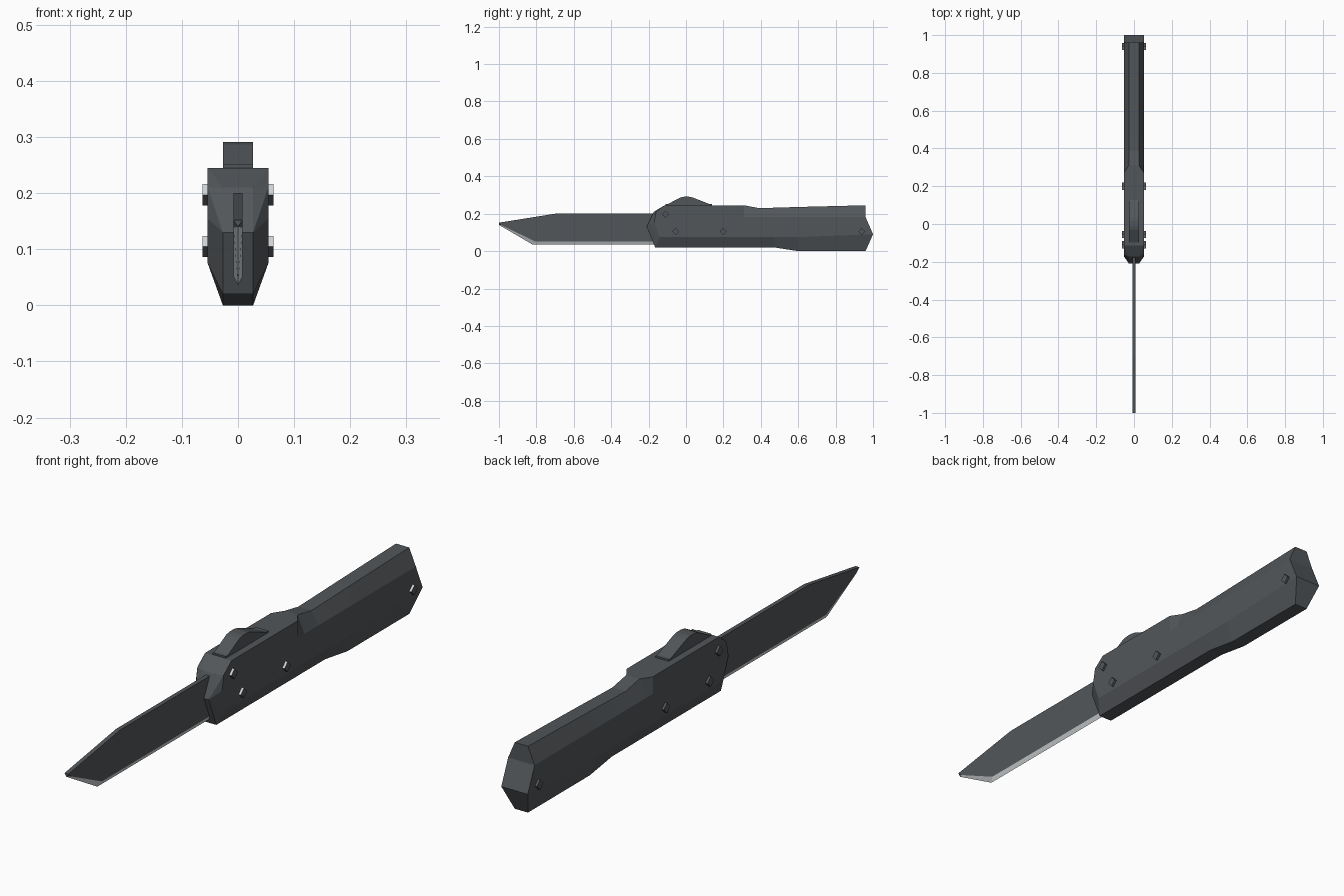
import bpy, bmesh, math
from mathutils import Matrix

cube = bpy.data.objects.get("Cube")
if cube:
    bpy.data.objects.remove(cube, do_unlink=True)


def material(name, color):
    m = bpy.data.materials.new(name)
    m.use_nodes = True
    m.diffuse_color = (*color, 1)
    bsdf = next(n for n in m.node_tree.nodes if n.type == 'BSDF_PRINCIPLED')
    bsdf.inputs["Base Color"].default_value = (*color, 1)
    return m


GREY = material("dark_grey", (0.085, 0.094, 0.102))
SILVER = material("silver", (0.66, 0.69, 0.70))


def finish(name, bm):
    bmesh.ops.recalc_face_normals(bm, faces=bm.faces)
    mesh = bpy.data.meshes.new(name)
    bm.to_mesh(mesh)
    bm.free()
    mesh.materials.append(GREY)
    mesh.materials.append(SILVER)
    ob = bpy.data.objects.new(name, mesh)
    bpy.context.collection.objects.link(ob)
    return ob


def prism(name, profile, half_width):
    """Extrude a (y, z) profile symmetrically across x."""
    bm = bmesh.new()
    rings = [[bm.verts.new((s * half_width, y, z)) for y, z in profile] for s in (-1, 1)]
    n = len(profile)
    for r in rings:
        bm.faces.new(r)
    for i in range(n):
        j = (i + 1) % n
        bm.faces.new((rings[0][i], rings[0][j], rings[1][j], rings[1][i]))
    return finish(name, bm)


W, N = 0.054, 0.027    # wide and narrow half widths of the handle
JOIN = 0.27            # where the front block meets the grip

# Front block of the handle: faceted nose, mirrored hull
bm = bmesh.new()
half = [(N, -0.165, 0.02), (N, -0.21, 0.13), (N, -0.172, 0.21),
        (W, -0.14, 0.075), (W, -0.17, 0.155), (W, -0.16, 0.21), (W, -0.115, 0.245),
        (N, JOIN, 0.02), (W, JOIN, 0.075), (W, JOIN, 0.245)]
for x, y, z in half:
    for s in (-1, 1):
        bm.verts.new((s * x, y, z))
bmesh.ops.convex_hull(bm, input=bm.verts)
bmesh.ops.dissolve_limit(bm, angle_limit=0.02, verts=bm.verts, edges=bm.edges)
finish("handle_front", bm)

# Grip: loft of eight-sided sections (y, bottom z, top half width, top z)
sections = [(JOIN, 0.02, W, 0.245), (0.31, 0.02, N, 0.245), (0.39, 0.02, N, 0.23),
            (0.47, 0.02, N, 0.232), (0.6, 0.0, N, 0.236), (0.96, 0.0, N, 0.245)]
bm = bmesh.new()
rings = []
for y, zb, xt, zt in sections:
    end = y == sections[-1][0]
    right = [(N, y, zb), (W, 1.0 if end else y, 0.09 if end else 0.075),
             (W, y, 0.182), (xt, y, zt)]
    left = [(-x, yy, z) for x, yy, z in reversed(right)]
    rings.append([bm.verts.new(p) for p in right + left])
for a, b in zip(rings, rings[1:]):
    for i in range(8):
        j = (i + 1) % 8
        bm.faces.new((a[i], a[j], b[j], b[i]))
for ring in (rings[0], rings[-1]):
    for i in range(3):
        bm.faces.new((ring[i], ring[i + 1], ring[6 - i], ring[7 - i]))
finish("handle_grip", bm)

# Blade: flat body with a silver bevel narrowing to the cutting edge
T = 0.008
body = [(-0.15, 0.2), (-0.7, 0.2), (-1.0, 0.152), (-0.985, 0.138), (-0.805, 0.051), (-0.15, 0.051)]
edge = [(-1.0, 0.14), (-0.82, 0.035), (-0.15, 0.035)]
bm = bmesh.new()
sides = [[bm.verts.new((s * T, y, z)) for y, z in body] for s in (-1, 1)]
cut = [bm.verts.new((0, y, z)) for y, z in edge]
for v in sides:
    bm.faces.new(v)
    for i in range(2):
        bm.faces.new((v[3 + i], v[4 + i], cut[i + 1], cut[i])).material_index = 1
    bm.faces.new((v[2], v[3], cut[0]))
l, r = sides
bm.faces.new((l[0], l[1], r[1], r[0]))
bm.faces.new((l[1], l[2], r[2], r[1]))
bm.faces.new((l[2], r[2], cut[0]))
bm.faces.new((l[5], l[0], r[0], r[5], cut[2]))
finish("blade", bm)

# Thumb slider on its thin base
prism("slider_base", [(-0.11, 0.244), (-0.11, 0.251), (0.14, 0.251), (0.14, 0.244)], N)
prism("thumb_slider", [(-0.1, 0.25), (-0.03, 0.287), (-0.01, 0.291), (0.015, 0.291),
                       (0.035, 0.287), (0.13, 0.25)], N)

# Four-sided screws on both flanks, with a bright upper front facet
screws = [(-0.11, 0.197), (-0.055, 0.105), (0.2, 0.105), (0.94, 0.105)]
for i, (y, z) in enumerate(screws):
    bm = bmesh.new()
    for s in (-1, 1):
        place = Matrix.Translation((s * 0.055, y, z)) @ Matrix.Rotation(math.pi / 2, 4, 'Y')
        bmesh.ops.create_cone(bm, cap_ends=True, segments=4, radius1=0.019,
                              radius2=0.019, depth=0.016, matrix=place)
    bm.normal_update()
    for f in bm.faces:
        if f.normal.y < -0.3 and f.normal.z > 0.3:
            f.material_index = 1
    finish(f"screw_pair_{i + 1}", bm)
